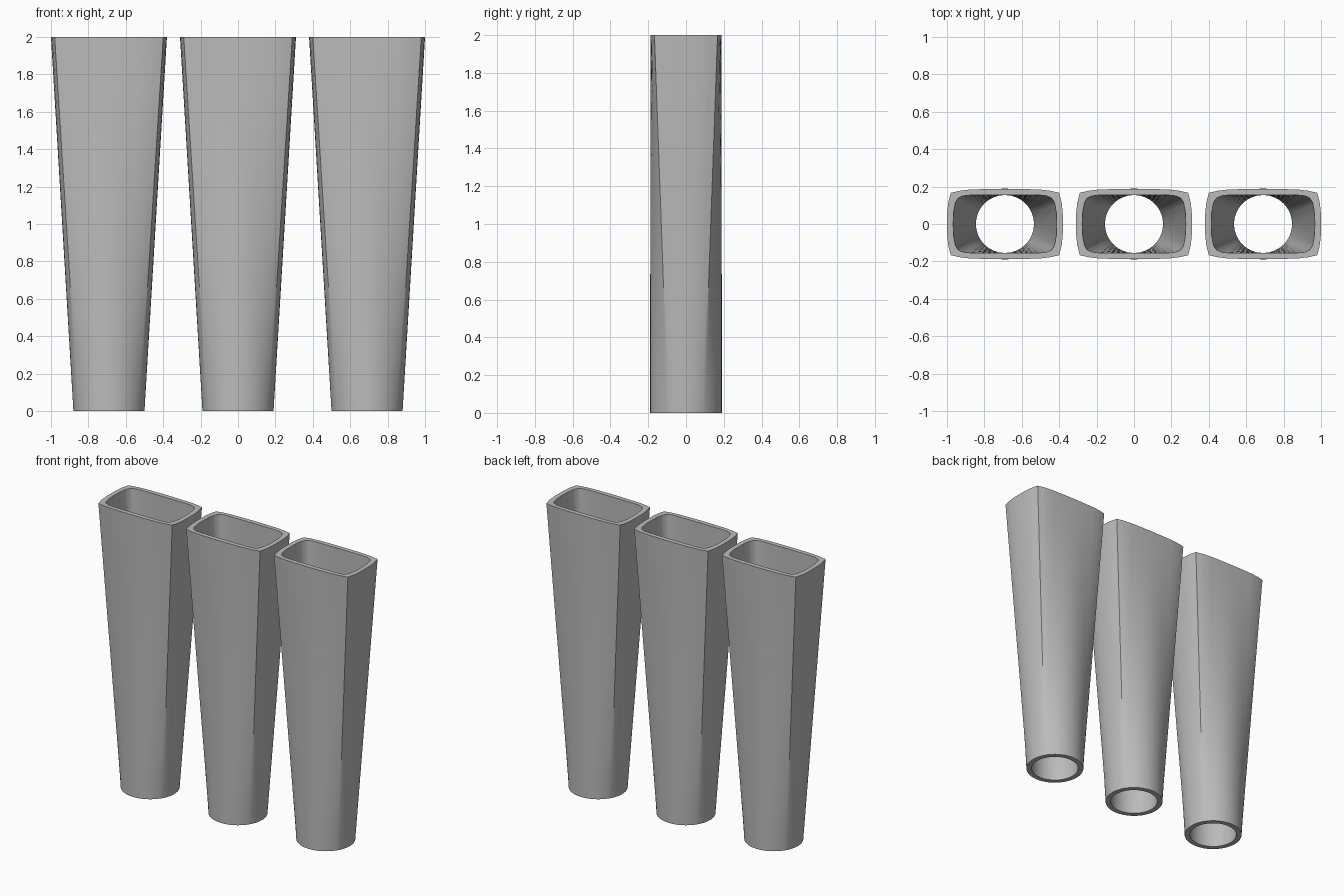
import bpy
import math

cube = bpy.data.objects.get("Cube")
if cube:
    bpy.data.objects.remove(cube, do_unlink=True)

grey = bpy.data.materials.new("plain_grey")
grey.use_nodes = True
colour = (0.5, 0.5, 0.5, 1)
grey.diffuse_color = colour
grey.node_tree.nodes["Principled BSDF"].inputs["Base Color"].default_value = colour

HEIGHT = 2.0
SPACING = 0.69
LEVELS = 12

# Quarter outlines of the mouth, from the side middle to the front middle
OUTER = [(0.31, 0), (0.309, 0.06), (0.304, 0.11), (0.29, 0.167),
         (0.24, 0.178), (0.19, 0.184), (0.1, 0.187), (0, 0.188)]
INNER = [(0.277, 0), (0.275, 0.06), (0.265, 0.115), (0.25, 0.138),
         (0.225, 0.15), (0.19, 0.154), (0.1, 0.155), (0, 0.155)]


def subdivide(points, steps=3):
    """Add evenly spaced points along each segment."""
    out = []
    for (ax, ay), (bx, by) in zip(points, points[1:]):
        out += [(ax + (bx - ax) * i / steps, ay + (by - ay) * i / steps)
                for i in range(steps)]
    return out + [points[-1]]


def closed_loop(quarter):
    """Mirror a quarter outline into a full loop."""
    q = subdivide(quarter)
    half = q + [(-x, y) for x, y in reversed(q[:-1])]
    return half + [(x, -y) for x, y in reversed(half[1:-1])]


def loft(quarter, radius):
    """Rings blending a round foot into the rectangular mouth."""
    top = closed_loop(quarter)
    rings = []
    for k in range(LEVELS + 1):
        t = k / LEVELS
        ring = []
        for x, y in top:
            a = math.atan2(y, x)
            ring.append((radius * math.cos(a) * (1 - t) + x * t,
                         radius * math.sin(a) * (1 - t) + y * t, HEIGHT * t))
        rings.append(ring)
    return rings


# Outer wall going up, then inner wall going down, closed into one skin
rings = loft(OUTER, 0.19) + loft(INNER, 0.155)[::-1]
n = len(rings[0])
verts = [v for ring in rings for v in ring]
faces = []
for r in range(len(rings)):
    s = (r + 1) % len(rings)
    for i in range(n):
        j = (i + 1) % n
        faces.append((r * n + i, r * n + j, s * n + j, s * n + i))

for name, x in (("right_tube", -SPACING), ("middle_tube", 0), ("left_tube", SPACING)):
    mesh = bpy.data.meshes.new(name)
    mesh.from_pydata(verts, [], faces)
    mesh.materials.append(grey)
    tube = bpy.data.objects.new(name, mesh)
    tube.location.x = x
    bpy.context.collection.objects.link(tube)
    bpy.ops.object.select_all(action="DESELECT")
    tube.select_set(True)
    bpy.context.view_layer.objects.active = tube
    bpy.ops.object.shade_smooth_by_angle(angle=math.radians(30))
